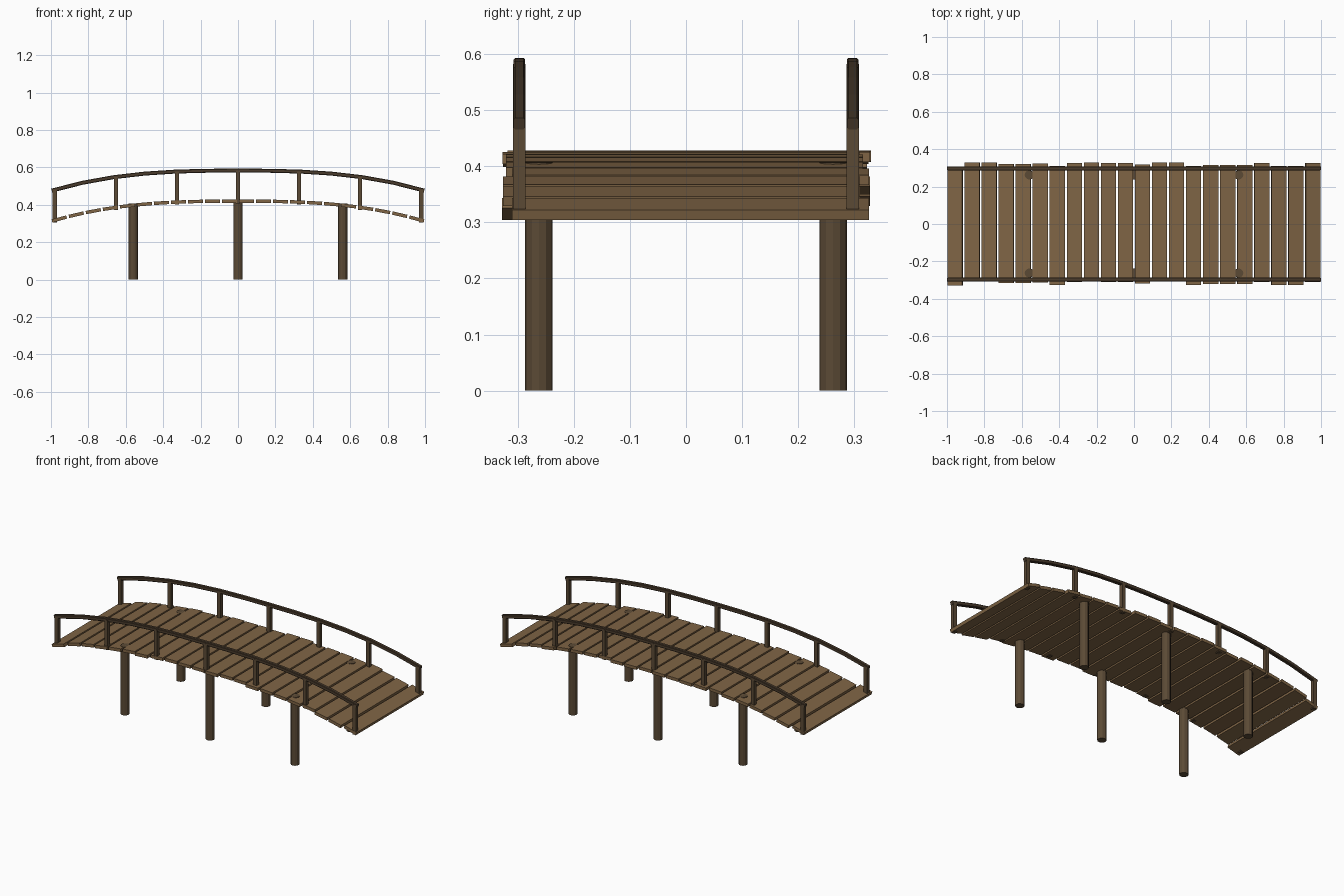
import bpy, bmesh, math
from mathutils import Matrix

if "Cube" in bpy.data.objects:
    bpy.data.objects.remove(bpy.data.objects["Cube"])


def material(name, rgb):
    m = bpy.data.materials.new(name)
    m.diffuse_color = (*rgb, 1)
    m.use_nodes = True
    m.node_tree.nodes["Principled BSDF"].inputs["Base Color"].default_value = m.diffuse_color
    return m


plank_wood = material("plank wood", (0.215, 0.130, 0.060))
post_wood = material("post wood", (0.105, 0.068, 0.036))
rail_wood = material("rail wood", (0.068, 0.044, 0.025))


def drop(x):
    """How far the arch falls below its crown."""
    return 0.108 * abs(x) ** 2.75


def slope(x):
    return math.copysign(0.108 * 2.75 * abs(x) ** 1.75, x)


def finish(name, bm, mat):
    bmesh.ops.recalc_face_normals(bm, faces=bm.faces)
    me = bpy.data.meshes.new(name)
    bm.to_mesh(me)
    bm.free()
    me.materials.append(mat)
    ob = bpy.data.objects.new(name, me)
    bpy.context.collection.objects.link(ob)
    return ob


def box(name, loc, size, mat, pitch=0.0):
    bm = bmesh.new()
    bmesh.ops.create_cube(bm, size=1)
    bm.transform(Matrix.Translation(loc) @ Matrix.Rotation(pitch, 4, 'Y')
                 @ Matrix.Diagonal((*size, 1)))
    return finish(name, bm, mat)


DECK = 0.419    # plank centre height at the crown
RAIL = 0.5825   # handrail centre height at the crown
SIDE = 0.297    # handrail distance from the middle

# Deck planks, each pushed a little sideways
shifts = [-10, 10, 10, 3, 3, 5, -8, 7, 12, 7, 7,
          0, 12, 10, -9, -3, -3, -3, 8, -8, -8, 8]
for i, s in enumerate(shifts):
    x = (i - 10.5) * 0.091
    box("deck_plank", (x, s / 1000, DECK - drop(x)), (0.081, 0.636, 0.018),
        plank_wood, math.atan(slope(x)))

# Round support piles
for x, top in ((-0.56, 0.407), (0, 0.42), (0.56, 0.407)):
    for side in (-1, 1):
        bm = bmesh.new()
        bmesh.ops.create_cone(bm, cap_ends=True, segments=12, radius1=0.0245,
                              radius2=0.0245, depth=top)
        bm.transform(Matrix.Translation((x, side * 0.262, top / 2)))
        finish("support_pile", bm, post_wood)

# Square railing posts
for x in (-0.98, -0.653, -0.327, 0, 0.327, 0.653, 0.98):
    low, high = DECK - drop(x) - 0.013, RAIL - drop(x)
    for side in (-1, 1):
        box("railing_post", (x, side * SIDE, (low + high) / 2),
            (0.022, 0.022, high - low), post_wood)

# Handrails: a chamfered square section swept along the arch
h, c = 0.0105, 0.0075
section = [(-h, -c), (-c, -h), (c, -h), (h, -c), (h, c), (c, h), (-c, h), (-h, c)]
for side in (-1, 1):
    bm = bmesh.new()
    rings = []
    for k in range(-6, 7):
        x = k / 6 * 0.996
        a = math.atan(slope(x))
        rings.append([bm.verts.new((x + v * math.sin(a), side * SIDE + u,
                                    RAIL - drop(x) + v * math.cos(a)))
                      for u, v in section])
    for r0, r1 in zip(rings, rings[1:]):
        for j in range(8):
            n = (j + 1) % 8
            bm.faces.new((r0[j], r0[n], r1[n], r1[j]))
    bm.faces.new(rings[0])
    bm.faces.new(rings[-1])
    finish("handrail", bm, rail_wood)
